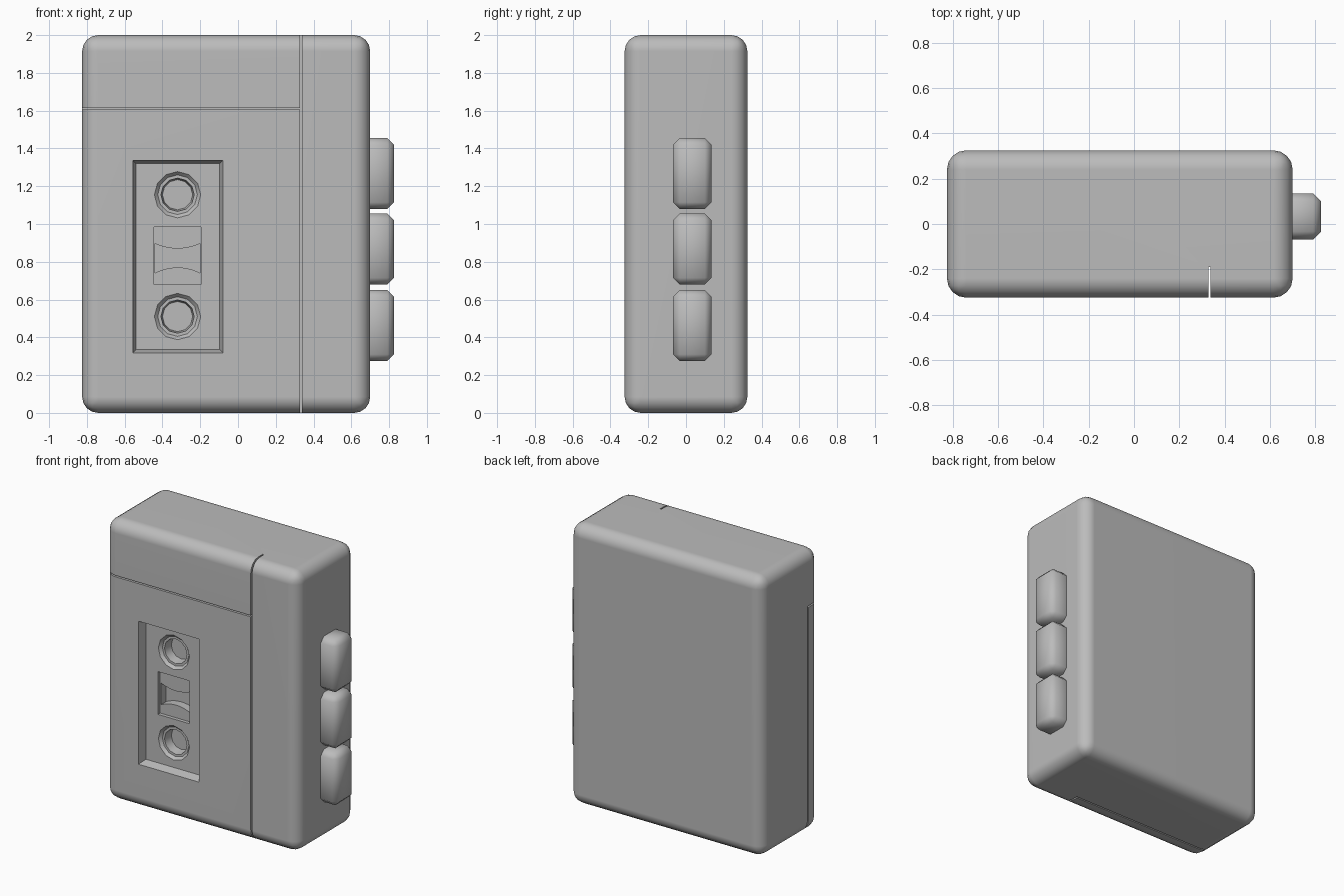
import bpy, bmesh, math
from mathutils import Matrix, Vector

if "Cube" in bpy.data.objects:
    bpy.data.objects.remove(bpy.data.objects["Cube"])

grey = bpy.data.materials.new("plain grey")
grey.use_nodes = True
colour = (0.5, 0.5, 0.5, 1)
grey.diffuse_color = colour
grey.node_tree.nodes["Principled BSDF"].inputs["Base Color"].default_value = colour


def make(name, bm, cutter=False):
    bmesh.ops.recalc_face_normals(bm, faces=bm.faces)
    mesh = bpy.data.meshes.new(name)
    bm.to_mesh(mesh)
    bm.free()
    mesh.materials.append(grey)
    ob = bpy.data.objects.new(name, mesh)
    bpy.context.scene.collection.objects.link(ob)
    ob.hide_render = cutter
    return ob


def box(name, lo, hi, bevel=0, segments=1, taper=0, cutter=False):
    """Box between two corners; taper narrows its back (+y) face."""
    bm = bmesh.new()
    bmesh.ops.create_cube(bm, size=1)
    lo, hi = Vector(lo), Vector(hi)
    for v in bm.verts:
        inset = taper if v.co.y > 0 else 0
        sx, sz = math.copysign(inset, v.co.x), math.copysign(inset, v.co.z)
        v.co = (lo + hi) / 2 + v.co * (hi - lo) - Vector((sx, 0, sz))
    if bevel:
        bmesh.ops.bevel(bm, geom=bm.edges[:], offset=bevel, segments=segments,
                        profile=0.5, affect='EDGES', clamp_overlap=True)
    return make(name, bm, cutter)


def disc(name, x, z, y0, y1, r0, r1, sides):
    """Round cutter along y, radius r0 at the front and r1 at the back."""
    bm = bmesh.new()
    bmesh.ops.create_cone(bm, cap_ends=True, segments=sides, radius1=r0, radius2=r1,
                          depth=y1 - y0,
                          matrix=Matrix.Translation((x, (y0 + y1) / 2, z))
                          @ Matrix.Rotation(-math.pi / 2, 4, 'X'))
    return make(name, bm, True)


def cut(target, cutters):
    bpy.context.view_layer.objects.active = target
    for c in cutters:
        mod = target.modifiers.new("cut", 'BOOLEAN')
        mod.object, mod.solver = c, 'EXACT'
        bpy.ops.object.modifier_apply(modifier=mod.name)
        bpy.data.objects.remove(c)


def smooth(ob, angle):
    bpy.ops.object.select_all(action='DESELECT')
    ob.select_set(True)
    bpy.context.view_layer.objects.active = ob
    bpy.ops.object.shade_smooth_by_angle(angle=math.radians(angle))


# Main measurements
LEFT, RIGHT, FRONT, BACK = -0.825, 0.70, -0.325, 0.325
SEAM_X, SEAM_Z, SEAM_Y, GAP = 0.333, 1.61, -0.19, 0.005
HUB_X, HUBS = -0.32, (1.155, 0.51)
FLOOR = FRONT + 0.06

# Rounded case
case = box("case", (LEFT, FRONT, 0), (RIGHT, BACK, 2), bevel=0.085, segments=4)

# Seams around the cassette door and the side column
seams = [
    box("column_seam", (SEAM_X - GAP, -1, -1), (SEAM_X + GAP, SEAM_Y, 3), cutter=True),
    box("lid_seam", (-1, -1, SEAM_Z - GAP), (SEAM_X, SEAM_Y, SEAM_Z + GAP), cutter=True),
    box("door_side_seam", (-1, SEAM_Y - GAP * 2, -1), (LEFT + 0.02, SEAM_Y, SEAM_Z), cutter=True),
    box("door_bottom_seam", (-1, SEAM_Y - GAP * 2, -1), (SEAM_X, SEAM_Y, 0.02), cutter=True),
]
cut(case, seams)

# Sunken cassette panel with sloping walls
cut(case, [box("panel_recess", (-0.56, FRONT - 0.01, 0.315), (-0.077, FLOOR, 1.34),
               taper=0.02, cutter=True)])

# Stepped hub sockets
for z in HUBS:
    cut(case, [disc("socket_rim", HUB_X, z, FLOOR - 0.005, FLOOR + 0.02, 0.127, 0.105, 12),
               disc("socket_hole", HUB_X, z, FLOOR - 0.01, FLOOR + 0.085, 0.092, 0.08, 12)])

# Small window: shallow opening, then a deeper gap between the two tape reels
gap = box("reel_gap", (-0.44, FLOOR, 0.685), (-0.2, FLOOR + 0.085, 0.98), cutter=True)
cut(gap, [disc("reel", HUB_X, HUBS[0], -0.4, 0, 0.285, 0.285, 64),
          disc("reel", HUB_X, HUBS[1], -0.4, 0, 0.26, 0.26, 64)])
cut(case, [gap, box("window_opening", (-0.445, FLOOR - 0.01, 0.68),
                    (-0.195, FLOOR + 0.025, 0.985), cutter=True)])

smooth(case, 30)
weighted = case.modifiers.new("even_shading", 'WEIGHTED_NORMAL')
weighted.keep_sharp = True

# Three push buttons on the side
for i, z in enumerate((0.275, 0.68, 1.08)):
    button = box(f"button_{i + 1}", (0.62, -0.068, z), (0.825, 0.135, z + 0.375), bevel=0.035)
    smooth(button, 60)
